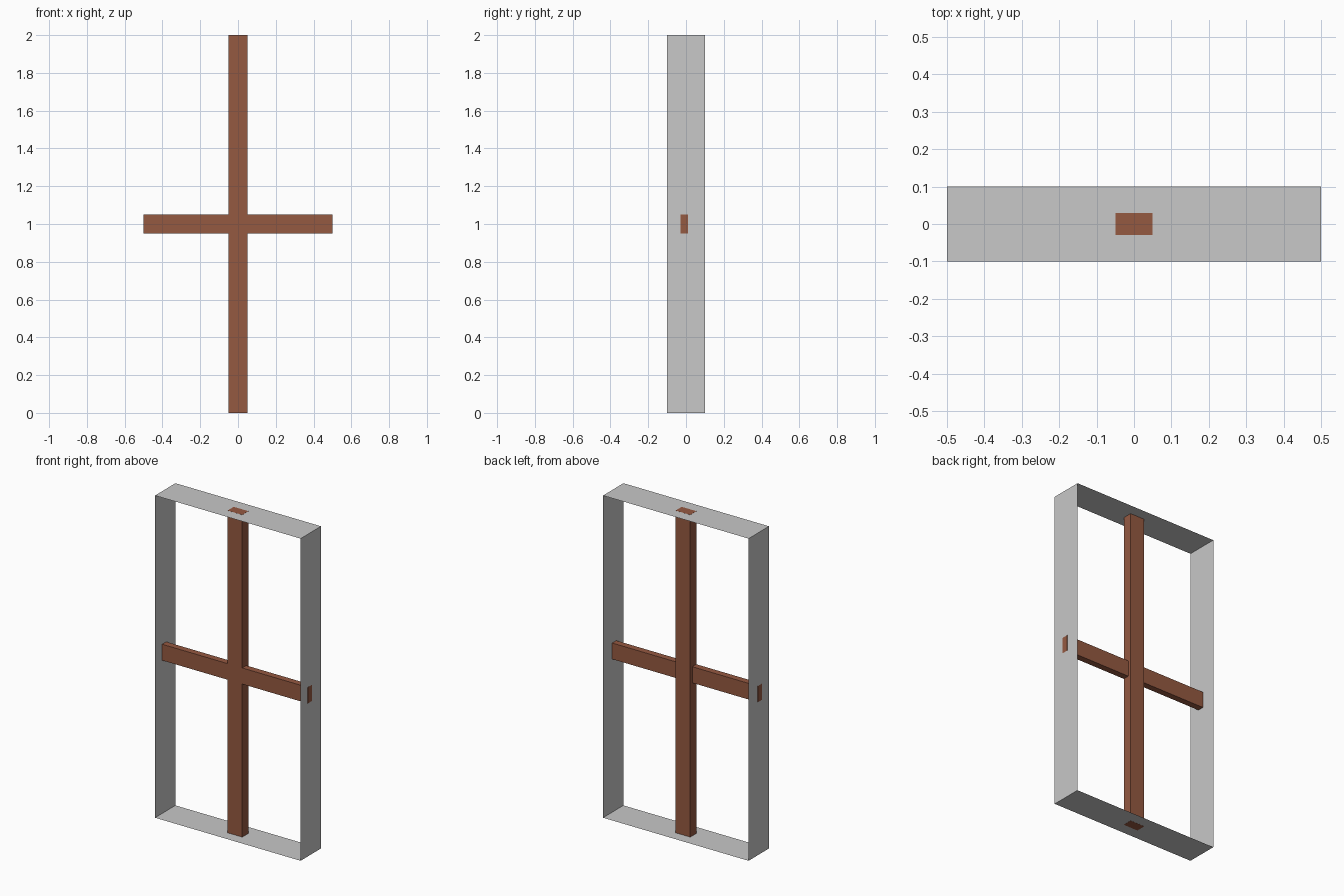
import bpy, bmesh

if "Cube" in bpy.data.objects:
    bpy.data.objects.remove(bpy.data.objects["Cube"])


def material(name, rgb):
    m = bpy.data.materials.new(name)
    m.diffuse_color = (*rgb, 1.0)
    m.use_nodes = True
    m.node_tree.nodes["Principled BSDF"].inputs["Base Color"].default_value = m.diffuse_color
    return m


grey = material("light_grey", (0.58, 0.58, 0.58))
brown = material("brown_wood", (0.30, 0.10, 0.053))


def box(name, x, y, z, mat, open_y=False):
    """Box from (min, max) ranges; open_y removes the front and back faces."""
    bm = bmesh.new()
    bmesh.ops.create_cube(bm, size=1.0)
    for v in bm.verts:
        v.co = [r[0] if c < 0 else r[1] for c, r in zip(v.co, (x, y, z))]
    bm.normal_update()
    if open_y:
        ends = [f for f in bm.faces if abs(f.normal.y) > 0.5]
        bmesh.ops.delete(bm, geom=ends, context='FACES_ONLY')
    mesh = bpy.data.meshes.new(name)
    bm.to_mesh(mesh)
    bm.free()
    mesh.materials.append(mat)
    ob = bpy.data.objects.new(name, mesh)
    bpy.context.collection.objects.link(ob)
    return ob


# Thin open surround, a hair inside the bar ends so they show through
e = 0.0005
box("window_frame", (-0.5 + e, 0.5 - e), (-0.1, 0.1), (e, 2 - e), grey, open_y=True)

# Crossing glazing bars, flush at the front
box("vertical_bar", (-0.05, 0.05), (-0.03, 0.03), (0, 2), brown)
box("horizontal_bar", (-0.5, 0.5), (-0.03, 0.01), (0.95, 1.05), brown)
